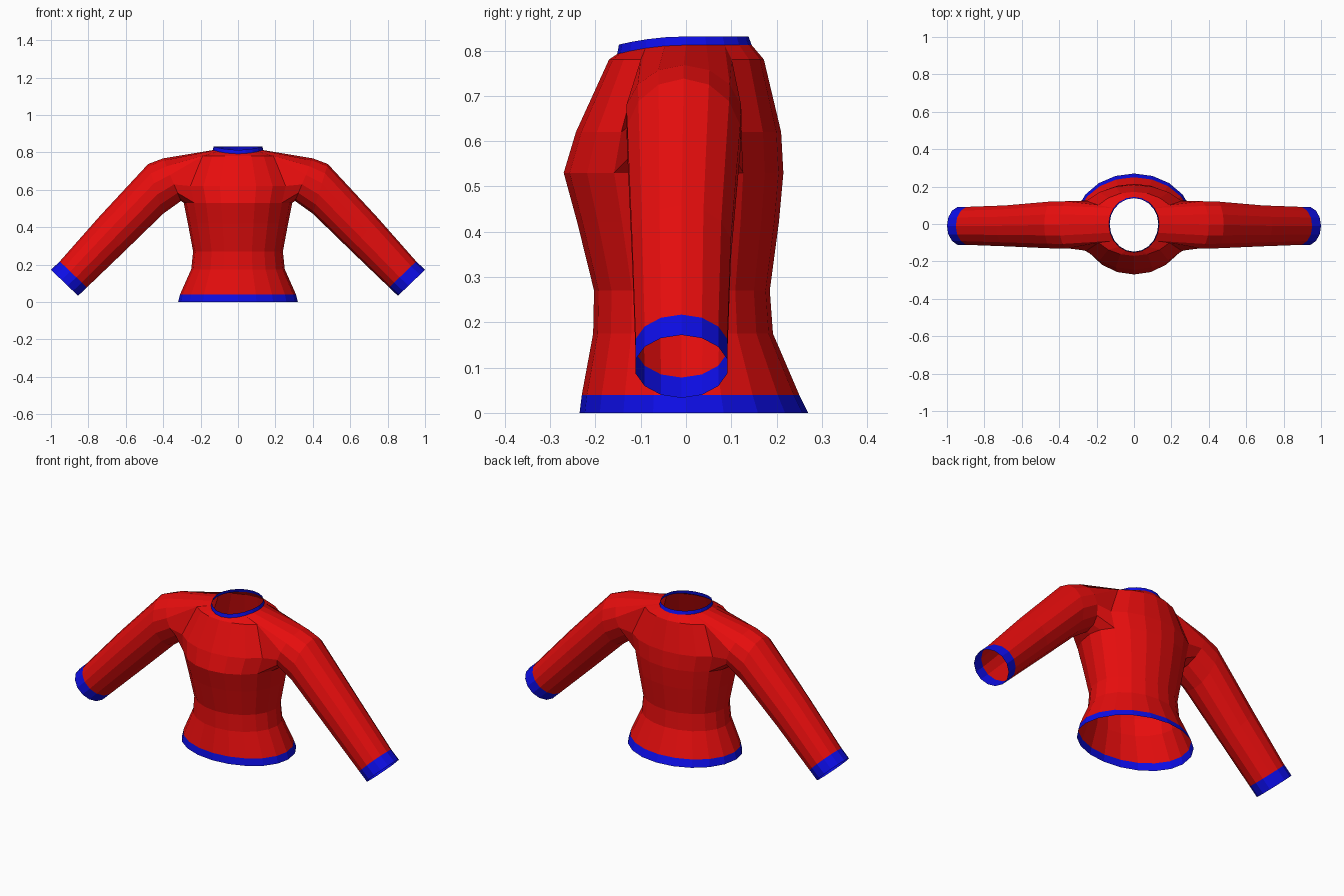
import bpy, bmesh, math

cube = bpy.data.objects.get("Cube")
if cube:
    bpy.data.objects.remove(cube)


def material(name, colour):
    mat = bpy.data.materials.new(name)
    mat.use_nodes = True
    mat.diffuse_color = colour
    mat.node_tree.nodes["Principled BSDF"].inputs["Base Color"].default_value = colour
    return mat


RED, BLUE = 0, 1
COLS = 20     # columns around the body
OPEN = 2      # columns left open on each half of an armhole
bm = bmesh.new()


def quad(a, b, c, d, mat):
    bm.faces.new((a, b, c, d)).material_index = mat


def body_ring(z, rx, front, back, dip=0):
    """Ring with separate front and back depths; dip lowers its front."""
    ring = []
    for i in range(COLS):
        a = math.tau * i / COLS
        s = math.sin(a)
        y = s * (front if s < 0 else back)
        ring.append(bm.verts.new((rx * math.cos(a), y, z - dip * max(0, -s) ** 2)))
    return ring


# Body: hem, waist, chest, shoulder panels, neckline and collar
body = [body_ring(*r) for r in (
    (0.0, 0.32, 0.235, 0.27),
    (0.04, 0.31, 0.23, 0.25),
    (0.175, 0.25, 0.205, 0.192),
    (0.27, 0.24, 0.203, 0.185),
    (0.42, 0.268, 0.24, 0.205),
    (0.53, 0.29, 0.27, 0.215),
    (0.62, 0.315, 0.243, 0.21),
    (0.78, 0.235, 0.17, 0.172),
    (0.812, 0.135, 0.152, 0.145, 0.02),
    (0.831, 0.13, 0.148, 0.138, 0.018))]
ARMPIT, NECK = 5, 8


def in_armhole(i):
    side = i % (COLS // 2)
    return side < OPEN or side >= COLS // 2 - OPEN


for row in range(len(body) - 1):
    mat = BLUE if row in (0, NECK) else RED
    for i in range(COLS):
        if ARMPIT <= row < NECK and in_armhole(i):
            continue
        j = (i + 1) % COLS
        quad(body[row][i], body[row][j], body[row + 1][j], body[row + 1][i], mat)

# Sleeves: rings given by top x, z, bottom x, z, half depth and y centre
SLEEVE = (
    (0.40, 0.768, 0.305, 0.54, 0.13, -0.005),
    (0.48, 0.738, 0.40, 0.472, 0.128, -0.005),
    (0.74, 0.458, 0.61, 0.268, 0.112, -0.01),
    (0.953, 0.217, 0.808, 0.078, 0.104, -0.01),
    (1.0, 0.172, 0.855, 0.033, 0.104, -0.01))


def armhole(side):
    """Rim of the opening: under the arm, up the back, neck, down the front."""
    def at(row, c):
        return body[row][(c if side > 0 else COLS // 2 - c) % COLS]
    span = range(-OPEN, OPEN + 1)
    panels = range(ARMPIT + 1, NECK)
    return ([at(ARMPIT, c) for c in span] + [at(r, OPEN) for r in panels]
            + [at(NECK, c) for c in reversed(span)]
            + [at(r, -OPEN) for r in reversed(panels)])


for side in (1, -1):
    previous = armhole(side)
    count = len(previous)
    for n, (tx, tz, bx, bz, depth, yc) in enumerate(SLEEVE):
        ring = []
        for k in range(count):
            a = math.tau * (k - OPEN) / count - math.pi / 2
            t = (1 + math.sin(a)) / 2
            ring.append(bm.verts.new((side * (bx + (tx - bx) * t),
                                      yc + depth * math.cos(a),
                                      bz + (tz - bz) * t)))
        for k in range(count):
            m = (k + 1) % count
            quad(previous[k], previous[m], ring[m], ring[k],
                 BLUE if n == len(SLEEVE) - 1 else RED)
        previous = ring

bmesh.ops.recalc_face_normals(bm, faces=bm.faces)

# Make sure the open shell faces outward at the chest
bm.faces.ensure_lookup_table()
chest = min(bm.faces, key=lambda f: f.calc_center_median().y)
if chest.normal.y > 0:
    bmesh.ops.reverse_faces(bm, faces=bm.faces)

mesh = bpy.data.meshes.new("sweater")
bm.to_mesh(mesh)
bm.free()
mesh.materials.append(material("red knit", (0.8, 0.004, 0.004, 1)))
mesh.materials.append(material("blue trim", (0.004, 0.004, 0.8, 1)))
bpy.context.collection.objects.link(bpy.data.objects.new("sweater", mesh))
